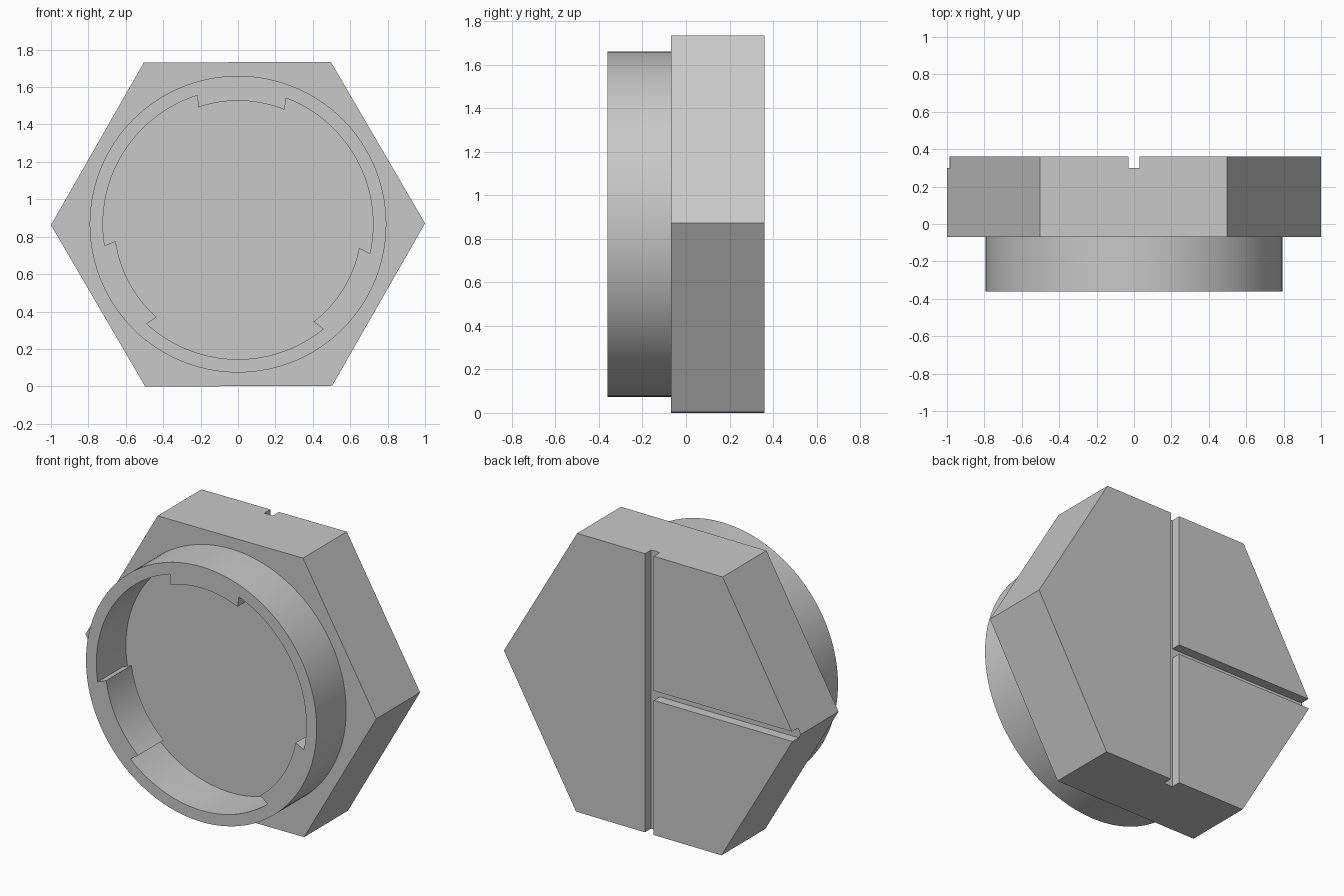
import bpy, bmesh
from math import cos, sin, radians, pi

cube = bpy.data.objects.get("Cube")
if cube:
    bpy.data.objects.remove(cube, do_unlink=True)

CZ = 0.867                  # height of the common axis
FRONT, JOIN, BACK = -0.36, -0.07, 0.36

grey = bpy.data.materials.new("plain grey")
grey.use_nodes = True
colour = (0.58, 0.58, 0.58, 1)
grey.diffuse_color = colour
grey.node_tree.nodes["Principled BSDF"].inputs["Base Color"].default_value = colour


def arc(radius, start, end, steps, closed=False):
    """Points (x, z) along an arc around the axis, angles in radians."""
    count = steps if closed else steps + 1
    return [(radius * cos(start + (end - start) * i / steps),
             CZ + radius * sin(start + (end - start) * i / steps))
            for i in range(count)]


def prism(name, outline, y0, y1):
    """Solid made by extruding an outline along y."""
    bm = bmesh.new()
    face = bm.faces.new([bm.verts.new((x, y0, z)) for x, z in outline])
    out = bmesh.ops.extrude_face_region(bm, geom=[face])
    verts = [v for v in out["geom"] if isinstance(v, bmesh.types.BMVert)]
    bmesh.ops.translate(bm, verts=verts, vec=(0, y1 - y0, 0))
    bmesh.ops.recalc_face_normals(bm, faces=bm.faces)
    mesh = bpy.data.meshes.new(name)
    bm.to_mesh(mesh)
    bm.free()
    mesh.materials.append(grey)
    obj = bpy.data.objects.new(name, mesh)
    bpy.context.collection.objects.link(obj)
    return obj


def activate(obj):
    bpy.ops.object.select_all(action="DESELECT")
    obj.select_set(True)
    bpy.context.view_layer.objects.active = obj


def combine(target, other, operation):
    """Apply a boolean and discard the helper solid."""
    mod = target.modifiers.new(operation.lower(), "BOOLEAN")
    mod.operation, mod.solver, mod.object = operation, "EXACT", other
    activate(target)
    bpy.ops.object.modifier_apply(modifier=mod.name)
    bpy.data.objects.remove(other, do_unlink=True)


def box_outline(x0, x1, z0, z1):
    return [(x0, z0), (x1, z0), (x1, z1), (x0, z1)]


# Hexagonal head with a full-height slot and a half-width slot on its back
turn = 0.0045
head = prism("hex_head", arc(1, turn, turn + 2 * pi, 6, True), JOIN, BACK)
for outline in (box_outline(-0.03, 0.03, -0.2, 2),
                box_outline(-1.2, 0, CZ - 0.03, CZ + 0.03)):
    combine(head, prism("slot_cutter", outline, 0.3, 0.5), "DIFFERENCE")

# Round collar on the front, bored out down to the head
collar = prism("collar", arc(0.793, 0, 2 * pi, 128, True), FRONT, JOIN + 0.02)
bore = prism("bore_cutter", arc(0.722, 0, 2 * pi, 128, True), FRONT - 0.1, BACK)
combine(collar, bore, "DIFFERENCE")

# Three inner lugs with slightly undercut ends, stopping short of the floor
for k in range(3):
    mid = radians(88.3 + 120 * k)
    inner, outer = radians(20.5), radians(18.6)
    outline = (arc(0.66, mid - inner, mid + inner, 16)
               + arc(0.755, mid + outer, mid - outer, 16))
    combine(collar, prism("lug", outline, FRONT, JOIN - 0.04), "UNION")

activate(collar)
bpy.ops.object.shade_smooth_by_angle(angle=radians(30))
